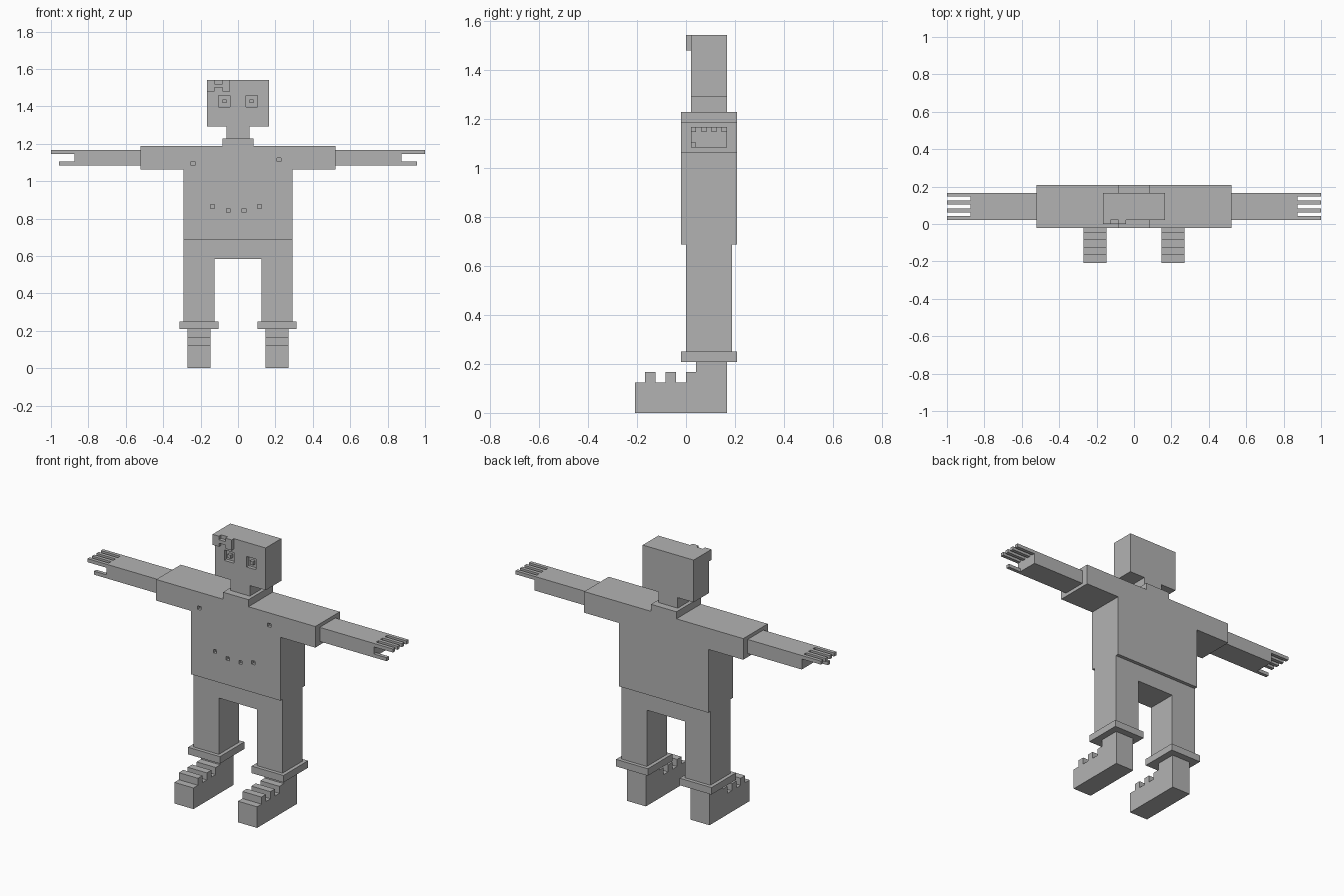
import bpy
import bmesh
from mathutils import Vector

U = 1 / 48  # one block unit

if "Cube" in bpy.data.objects:
    bpy.data.objects.remove(bpy.data.objects["Cube"], do_unlink=True)

grey = bpy.data.materials.new("plain grey")
grey.use_nodes = True
COLOUR = (0.45, 0.45, 0.45, 1)
grey.diffuse_color = COLOUR
grey.node_tree.nodes["Principled BSDF"].inputs["Base Color"].default_value = COLOUR


def prism(name, outline, axis, lo, hi):
    """Extrude an outline along x (outline in y, z) or along y (outline in x, z)."""
    def place(a, b, d):
        return Vector((d, a, b) if axis == "x" else (a, d, b)) * U
    bm = bmesh.new()
    face = bm.faces.new([bm.verts.new(place(a, b, lo)) for a, b in outline])
    new = bmesh.ops.extrude_face_region(bm, geom=[face])["geom"]
    verts = [g for g in new if isinstance(g, bmesh.types.BMVert)]
    bmesh.ops.translate(bm, verts=verts, vec=place(0, 0, hi - lo))
    bmesh.ops.recalc_face_normals(bm, faces=bm.faces)
    mesh = bpy.data.meshes.new(name)
    bm.to_mesh(mesh)
    bm.free()
    mesh.materials.append(grey)
    obj = bpy.data.objects.new(name, mesh)
    bpy.context.collection.objects.link(obj)
    return obj


def box(name, x, y, z):
    outline = [(x[0], z[0]), (x[1], z[0]), (x[1], z[1]), (x[0], z[1])]
    return prism(name, outline, "y", *y)


def carve(obj, cutters):
    """Cut recesses into a part and discard the cutters."""
    bpy.context.view_layer.objects.active = obj
    for cutter in cutters:
        cutter.hide_render = True
        mod = obj.modifiers.new("recess", "BOOLEAN")
        mod.operation = "DIFFERENCE"
        mod.solver = "EXACT"
        mod.object = cutter
        bpy.ops.object.modifier_apply(modifier=mod.name)
        bpy.data.objects.remove(cutter, do_unlink=True)


def mirrored(outline):
    return outline + [(-a, b) for a, b in reversed(outline)]


# Torso with sleeves and collar
torso = prism("torso", mirrored([(14, 33), (14, 51), (25, 51), (25, 57), (4, 57), (4, 59)]),
              "y", -1, 10)
holes = [(-12, 52), (10, 53), (-7, 41), (-3, 40), (1, 40), (5, 41)]
carve(torso, [box("hole_cutter", (x, x + 1), (-2, 0), (z, z + 1)) for x, z in holes])

# Trousers
prism("trousers", mirrored([(6, 28), (6, 12), (14, 12), (14, 33)]), "y", 0, 9)

# Neck and head with sunken eyes
box("neck", (-3, 3), (1, 8), (59, 62))
head = box("head", (-8, 8), (1, 8), (62, 74))
carve(head, [box("eye_cutter", (x, x + 3), (0, 2), (67, 70)) for x in (-5, 2)])

# Hair tuft on the forehead, notched above and below
tuft = [(-8, 71), (-6, 71), (-6, 72), (-4, 72), (-4, 71), (-2, 71),
        (-2, 74), (-4, 74), (-4, 73), (-6, 73), (-6, 74), (-8, 74)]
prism("hair_tuft", tuft, "y", 0, 1)

# Foot outline with lace ridges
foot = [(-10, 0), (8, 0), (8, 10), (2, 10), (2, 8)]
for y in (0, -4, -8):
    foot += [(y, 8), (y, 6)] if y == 0 else [(y + 2, 6), (y + 2, 8), (y, 8), (y, 6)]
foot.append((-10, 6))

# Paired parts
for side, s in (("left", 1), ("right", -1)):
    def span(a, b):
        return sorted((s * a, s * b))
    box(side + "_pupil", span(3, 4), (1, 2), (68, 69))
    box(side + "_arm", span(25, 42), (1, 8), (52, 56))
    for i in range(4):
        box(f"{side}_finger_{i + 1}", span(42, 48), (1 + 2 * i, 2 + 2 * i), (55, 56))
    box(side + "_thumb", span(42, 46), (1, 2), (52, 53))
    box(side + "_cuff", span(5, 15), (-1, 10), (10, 12))
    prism(side + "_foot", foot, "x", *span(7, 13))
